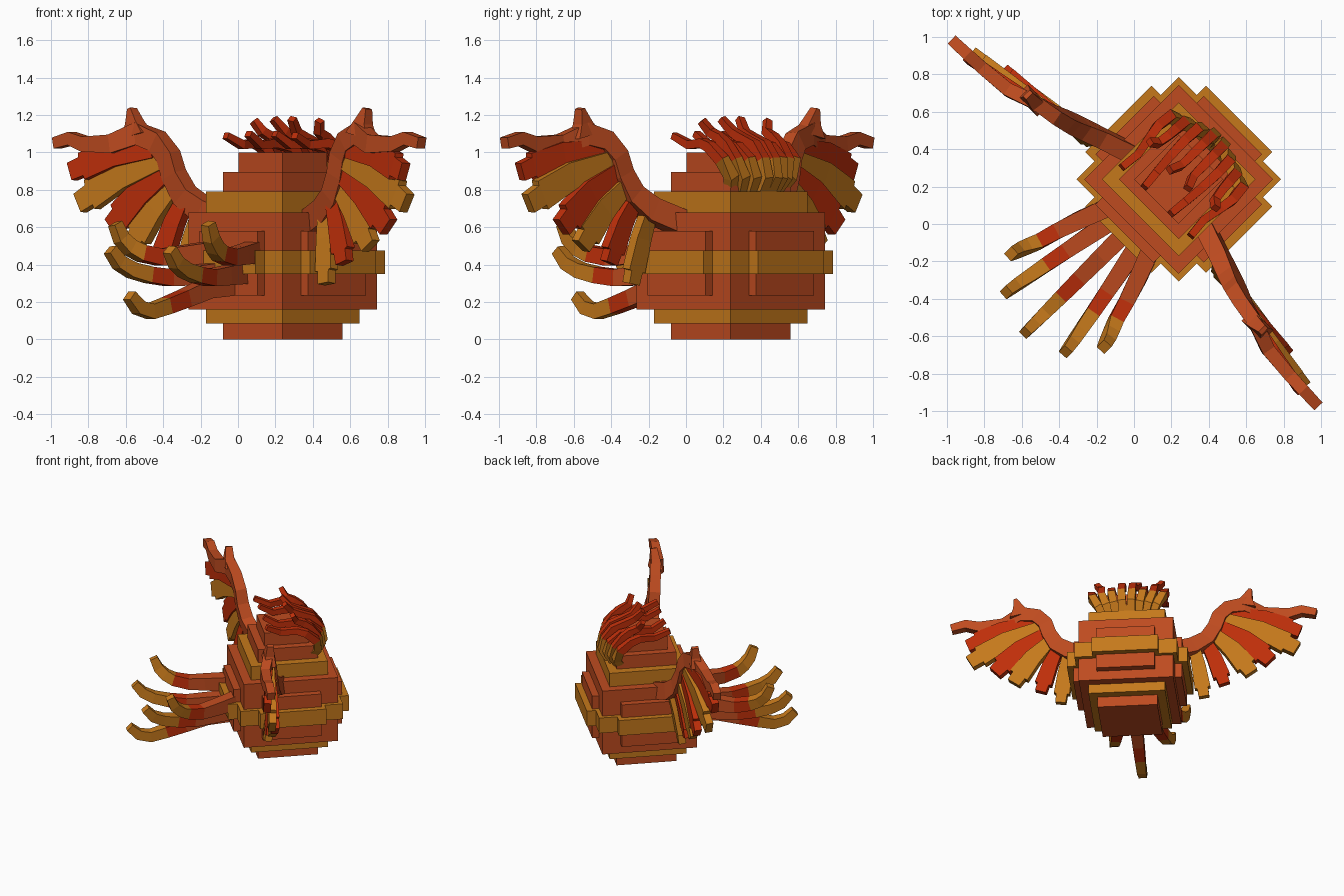
import bpy, bmesh, math
from mathutils import Vector, Matrix

if "Cube" in bpy.data.objects:
    bpy.data.objects.remove(bpy.data.objects["Cube"])

# Everything is laid out facing +y and then turned to stand diagonally
PLACE = Matrix.Translation((0.239, 0.239, 0)) @ Matrix.Rotation(-math.pi / 4, 4, 'Z')

def make_mat(name, rgb):
    m = bpy.data.materials.new(name)
    m.diffuse_color = (*rgb, 1)
    m.use_nodes = True
    m.node_tree.nodes["Principled BSDF"].inputs["Base Color"].default_value = m.diffuse_color
    return m

MATS = [make_mat("rust", (0.52, 0.071, 0.014)),
        make_mat("ochre", (0.56, 0.19, 0.011)),
        make_mat("scarlet", (0.52, 0.028, 0.003))]
RUST, OCHRE, SCARLET = 0, 1, 2

def finish(bm, name):
    bmesh.ops.recalc_face_normals(bm, faces=bm.faces)
    bm.transform(PLACE)
    me = bpy.data.meshes.new(name)
    bm.to_mesh(me)
    bm.free()
    for m in MATS:
        me.materials.append(m)
    ob = bpy.data.objects.new(name, me)
    bpy.context.collection.objects.link(ob)

def box(name, hx, hy, z0, z1, col):
    bm = bmesh.new()
    m = Matrix.Translation((0, 0, (z0 + z1) / 2)) @ Matrix.Diagonal((2 * hx, 2 * hy, z1 - z0, 1))
    bmesh.ops.create_cube(bm, size=1, matrix=m)
    for f in bm.faces:
        f.material_index = col
    finish(bm, name)

def strip(name, pts, widths, thick, cols, hint, mirror=False):
    """Rectangular tube along pts; hint is the thickness direction, thick = (start, end)."""
    s = -1 if mirror else 1
    pts = [Vector((p[0] * s, p[1], p[2])) for p in pts]
    hint = Vector((hint[0] * s, hint[1], hint[2]))
    bm, rings, last = bmesh.new(), [], len(pts) - 1
    for i, p in enumerate(pts):
        t = (pts[min(i + 1, last)] - pts[max(i - 1, 0)]).normalized()
        h = (hint - t * hint.dot(t)).normalized()
        w = t.cross(h) * widths[i] / 2
        h = h * (thick[0] + (thick[1] - thick[0]) * i / last) / 2
        rings.append([bm.verts.new(p + a * w + b * h)
                      for a, b in ((1, 1), (-1, 1), (-1, -1), (1, -1))])
    for i in range(last):
        for k in range(4):
            f = bm.faces.new((rings[i][k], rings[i][k - 1], rings[i + 1][k - 1], rings[i + 1][k]))
            f.material_index = cols[min(i, len(cols) - 1)]
    bm.faces.new(rings[0]).material_index = cols[0]
    bm.faces.new(rings[-1]).material_index = cols[min(last - 1, len(cols) - 1)]
    finish(bm, name)

# Stepped body
for name, h, z0, z1, col in (
        ("body_foot", 0.226, 0, 0.085, RUST), ("body_lower_step", 0.29, 0.085, 0.16, OCHRE),
        ("body_main", 0.357, 0.16, 0.68, RUST), ("body_band", 0.387, 0.35, 0.475, OCHRE),
        ("body_upper_step", 0.29, 0.68, 0.79, OCHRE), ("body_shoulder", 0.226, 0.79, 0.895, RUST),
        ("body_crown", 0.168, 0.895, 1.0, RUST)):
    box(name, h, h, z0, z1, col)

# Raised side panels and the belt sections over them
for axis in "xy":
    for name, w, d, z0, z1, col in (("side_panel", 0.22, 0.41, 0.235, 0.58, RUST),
                                    ("belt_section", 0.25, 0.456, 0.35, 0.475, OCHRE)):
        hx, hy = (d, w) if axis == "x" else (w, d)
        box(name + "_" + axis, hx, hy, z0, z1, col)

# Bowed line the wing follows, seen from above
BOW = ((0.0, 0.0), (0.34, -0.10), (0.52, -0.16), (0.70, -0.225), (0.89, -0.265), (1.0, -0.315), (1.5, -0.335))

def sweep(u):
    for (a, va), (b, vb) in zip(BOW, BOW[1:]):
        if u <= b:
            return va + (vb - va) * (u - a) / (b - a)
    return BOW[-1][1]

# Wing feathers: (root u, root z, tip u, tip v, tip z, root width, tip width, colour)
FEATHERS = ((0.74, 1.02, 1.24, -0.335, 0.90, 0.10, 0.15, SCARLET),
            (0.69, 0.96, 1.22, -0.30, 0.735, 0.10, 0.17, OCHRE),
            (0.65, 0.90, 1.03, -0.24, 0.61, 0.10, 0.17, SCARLET),
            (0.61, 0.83, 0.89, -0.24, 0.51, 0.09, 0.16, OCHRE),
            (0.55, 0.77, 0.69, -0.225, 0.42, 0.08, 0.13, SCARLET),
            (0.47, 0.71, 0.54, -0.215, 0.31, 0.08, 0.12, OCHRE))

for side, mir in (("right", False), ("left", True)):
    # Wing bone with elbow spike
    bone = [(0.28, 0.62), (0.46, 0.69), (0.565, 0.77), (0.625, 0.88), (0.655, 0.98), (0.72, 1.06),
            (0.84, 1.10), (0.98, 1.045), (1.17, 1.045), (1.27, 1.075), (1.38, 1.05)]
    strip("wing_bone_" + side, [(u, sweep(u), z) for u, z in bone],
          [0.13, 0.13, 0.12, 0.11, 0.11, 0.11, 0.12, 0.10, 0.08, 0.07, 0.06], (0.10, 0.06),
          [RUST], (0, 1, 0), mir)
    strip("wing_spike_" + side, [(0.85, -0.255, 1.09), (0.865, -0.255, 1.16), (0.89, -0.25, 1.235)],
          [0.16, 0.08, 0.025], (0.085, 0.05), [RUST], (0, 1, 0), mir)
    # Wing feathers with a stepped tip
    for n, (u0, z0, u1, v1, z1, w0, w1, col) in enumerate(FEATHERS):
        root, tip = Vector((u0, sweep(u0), z0)), Vector((u1, v1, z1))
        path = []
        for k in (0, 0.5, 0.88, 0.885, 1.03):
            p = root.lerp(tip, k)
            path.append(p + Vector((0, 0.006 * (n % 2), 0.03 * math.sin(math.pi * min(k, 1)))))
        strip(f"wing_feather_{side}_{n}", path, [w0, (w0 + 2 * w1) / 3, w1, w1 * 0.7, w1 * 0.65],
              (0.055, 0.055), [col], (0, 1, 0), mir)

# Tail feathers: fan of upturned plumes
TAIL = (("middle", [(0, -0.34, 0.30), (0, -0.58, 0.27), (0, -0.74, 0.22), (0, -0.88, 0.18),
                    (0, -1.0, 0.15), (0, -1.09, 0.17), (0, -1.16, 0.235)]),
        ("inner", [(0.08, -0.34, 0.36), (0.13, -0.57, 0.34), (0.155, -0.70, 0.33), (0.18, -0.83, 0.345),
                   (0.20, -0.94, 0.37), (0.215, -1.02, 0.41), (0.225, -1.08, 0.48)]),
        ("outer", [(0.15, -0.34, 0.47), (0.225, -0.54, 0.45), (0.265, -0.66, 0.44), (0.295, -0.77, 0.46),
                   (0.32, -0.83, 0.49), (0.34, -0.88, 0.54), (0.352, -0.915, 0.62)]))
for name, path in TAIL:
    for mir in ((False,) if name == "middle" else (False, True)):
        strip(f"tail_feather_{name}_{'left' if mir else 'right'}", path,
              [0.12, 0.10, 0.09, 0.085, 0.08, 0.075, 0.06], (0.10, 0.055),
              [RUST, RUST, SCARLET, OCHRE], (1, 0, 0), mir)

# Crest: plumes climb the front of the crown, some curl back over it and some stand up
# (root u, middle u, tip u, tip y, tip z, lying flat)
CREST = ((0.03, 0.04, 0.07, 0.0, 1.18, False), (0.08, 0.12, 0.10, -0.16, 1.10, True),
         (0.125, 0.195, 0.25, 0.03, 1.17, False), (0.17, 0.27, 0.26, -0.17, 1.09, True))
for n, (root, u, tip, ty, tz, flat) in enumerate(CREST):
    for mir in (False, True):
        v = 0.28 - 0.025 * n
        path = [(root, v - 0.03, 0.79), ((root + u) / 2, v + 0.02, 0.87), (u, v, 0.96)]
        if flat:
            path += [(u * 1.04, v - 0.08, 1.03), (u, 0.06, 1.05), (u * 0.92, -0.06, 1.04)]
        else:
            path += [(u * 1.03, v - 0.06, 1.04), (u * 1.05, 0.12, 1.08), (u * 1.1, 0.06, 1.11)]
        path.append((tip, ty, tz))
        strip(f"crest_plume_{n}_{'left' if mir else 'right'}", path,
              [0.06, 0.06, 0.06, 0.055, 0.05, 0.045, 0.035], (0.065, 0.04),
              [OCHRE, OCHRE, SCARLET], (1, 0, 0), mir)
